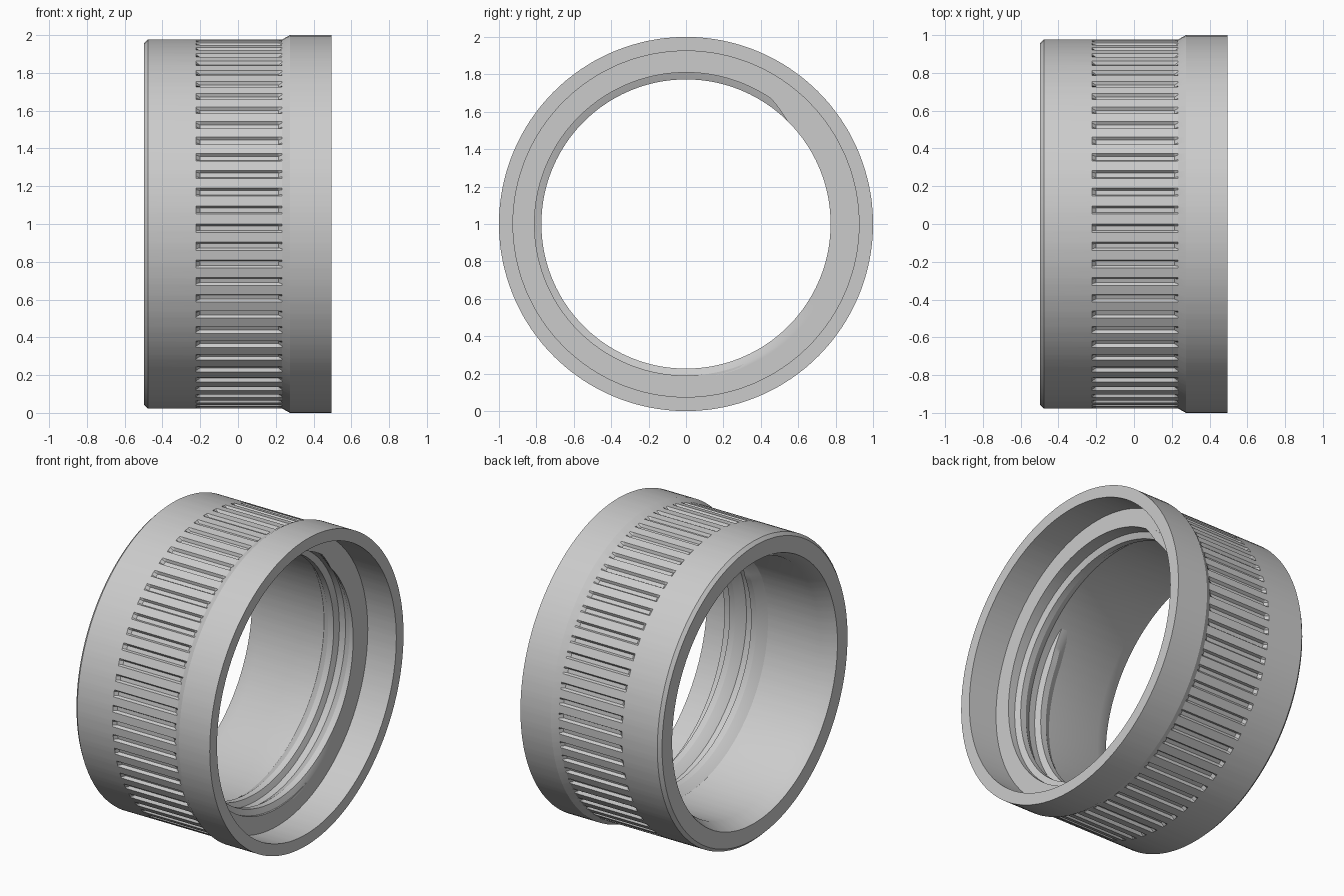
import bpy, bmesh
from math import sin, cos, tau, radians

if "Cube" in bpy.data.objects:
    bpy.data.objects.remove(bpy.data.objects["Cube"])

GROOVES = 64
PITCH = tau / GROOVES


def finish(bm, name):
    bmesh.ops.recalc_face_normals(bm, faces=bm.faces)
    mesh = bpy.data.meshes.new(name)
    bm.to_mesh(mesh)
    bm.free()
    obj = bpy.data.objects.new(name, mesh)
    bpy.context.collection.objects.link(obj)
    bpy.ops.object.select_all(action='DESELECT')
    obj.select_set(True)
    bpy.context.view_layer.objects.active = obj
    bpy.ops.object.shade_smooth_by_angle(angle=radians(25))
    return obj


def ring_point(x, r, a):
    return (x, r * cos(a), 1 + r * sin(a))


def bridge(bm, loops, closed):
    # joins neighbouring closed section loops with quads
    n = len(loops)
    for i in range(n if closed else n - 1):
        a, b = loops[i], loops[(i + 1) % n]
        for j in range(len(a)):
            k = (j + 1) % len(a)
            bm.faces.new((a[j], a[k], b[k], b[j]))


# Collar body: x, radius, and whether the grip grooves are sunk there
profile = [
    (-0.497, 0.957, 0), (-0.477, 0.977, 0),
    (-0.222, 0.977, 0), (-0.202, 0.977, 1), (0.214, 0.977, 1), (0.234, 0.977, 0),
    (0.275, 1.0, 0), (0.496, 1.0, 0),
    (0.496, 0.925, 0), (0.29, 0.925, 0), (0.29, 0.81, 0),
    (-0.40, 0.812, 0), (-0.497, 0.853, 0),
]
# angular columns of one groove: offset and share of the depth
columns = [(0.0, 0), (0.010, 1), (0.035, 1), (0.045, 0)]
DEPTH = 0.018
bm = bmesh.new()
loops = []
for g in range(GROOVES):
    for offset, share in columns:
        a = g * PITCH + offset
        loops.append([bm.verts.new(ring_point(x, r - DEPTH * cut * share, a))
                      for x, r, cut in profile])
bridge(bm, loops, True)
finish(bm, "collar_body")

# Internal thread: buttress ridge swept along a helix, ends faded into the bore
TURNS, LEAD, STEPS = 1.8, 0.155, 360
BASE = 0.825
section = [(-0.09, BASE), (-0.075, 0.81), (-0.02, 0.773),
           (0.02, 0.773), (0.035, 0.81), (0.04, BASE)]
bm = bmesh.new()
loops = []
for i in range(STEPS + 1):
    t = TURNS * i / STEPS
    fade = min(1, t / 0.04, (TURNS - t) / 0.06)
    a = radians(60) - tau * t
    centre = 0.31 - LEAD * t
    loops.append([bm.verts.new(ring_point(min(centre + dx, 0.2905),
                                          BASE - (BASE - r) * fade, a))
                  for dx, r in section])
bridge(bm, loops, False)
bmesh.ops.remove_doubles(bm, verts=bm.verts, dist=1e-5)
finish(bm, "internal_thread")
